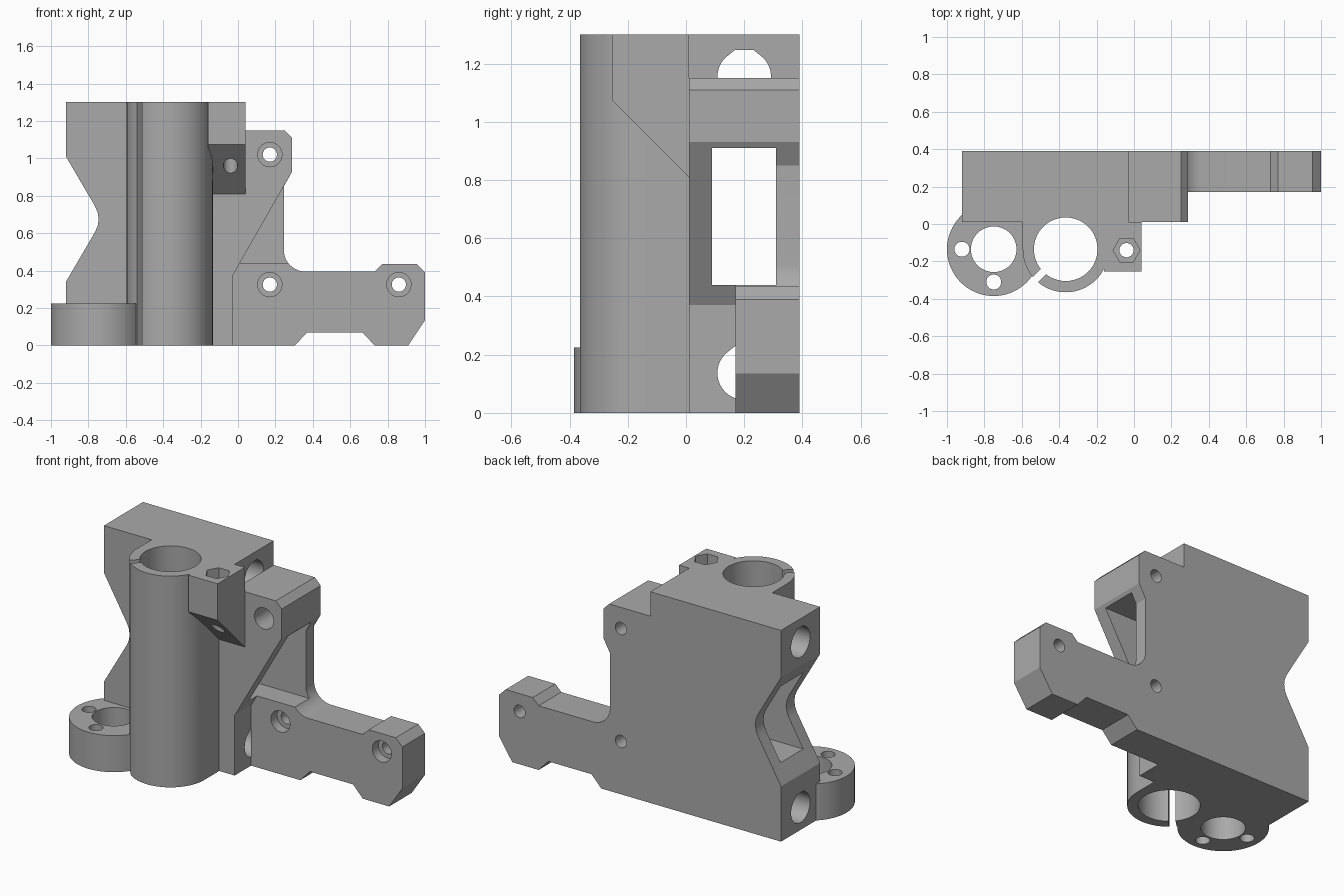
import bpy, bmesh, math
from mathutils import Matrix, Vector

cube = bpy.data.objects.get("Cube")
if cube:
    bpy.data.objects.remove(cube, do_unlink=True)

grey = bpy.data.materials.new("plain grey")
grey.use_nodes = True
colour = (0.4, 0.4, 0.4, 1)
grey.diffuse_color = colour
grey.node_tree.nodes["Principled BSDF"].inputs["Base Color"].default_value = colour

# A flat profile pushed along one axis: x uses (y, z), y uses (x, z), z uses (x, y)
PLACE = {"x": lambda a, b, t: (t, a, b),
         "y": lambda a, b, t: (a, t, b),
         "z": lambda a, b, t: (a, b, t)}


def prism(name, points, axis, start, end):
    bm = bmesh.new()
    base = bm.faces.new([bm.verts.new(PLACE[axis](a, b, start)) for a, b in points])
    pushed = bmesh.ops.extrude_face_region(bm, geom=[base])["geom"]
    bmesh.ops.translate(bm, vec=Vector(PLACE[axis](0, 0, end - start)),
                        verts=[v for v in pushed if isinstance(v, bmesh.types.BMVert)])
    bmesh.ops.recalc_face_normals(bm, faces=bm.faces)
    mesh = bpy.data.meshes.new(name)
    bm.to_mesh(mesh)
    bm.free()
    obj = bpy.data.objects.new(name, mesh)
    mesh.materials.append(grey)
    bpy.context.scene.collection.objects.link(obj)
    return obj


def arc(a, b, r, start=0, end=360, n=64):
    count = n if end - start == 360 else n + 1
    angles = [math.radians(start + (end - start) * i / n) for i in range(count)]
    return [(a + r * math.cos(t), b + r * math.sin(t)) for t in angles]


def rect(a0, b0, a1, b1):
    return [(a0, b0), (a1, b0), (a1, b1), (a0, b1)]


def combine(target, tool, operation):
    mod = target.modifiers.new(operation, "BOOLEAN")
    mod.operation, mod.object, mod.solver = operation, tool, "EXACT"
    with bpy.context.temp_override(object=target, active_object=target):
        bpy.ops.object.modifier_apply(modifier=mod.name)
    bpy.data.objects.remove(tool, do_unlink=True)


BACK, FRONT, ARM_FRONT, TOP = 0.39, 0.01, 0.17, 1.3
CLAMP, LUG, BOLT = (-0.365, -0.135), (-0.75, -0.135), (-0.04, -0.14)

# Side plate with notched left edge, stepped top and arm
notch = [(-0.92, 1.01), (-0.765, 0.745), (-0.75, 0.71), (-0.745, 0.675),
         (-0.75, 0.64), (-0.765, 0.605), (-0.92, 0.34)]
fillet = [(0.36 + dx, 0.51 + dz) for dx, dz in arc(0, 0, 0.115, 180, 270, 12)]
outline = ([(-0.92, 0), (0.305, 0), (0.37, 0.07), (0.665, 0.07), (0.73, 0), (0.91, 0),
            (1, 0.135), (1, 0.39), (0.955, 0.435), (0.77, 0.435), (0.73, 0.395)]
           + fillet[::-1]
           + [(0.245, 0.85), (0.29, 0.93), (0.29, 1.11), (0.25, 1.15), (-0.03, 1.15),
              (-0.03, TOP), (-0.92, TOP)] + notch)
body = prism("rod_bracket", outline, "y", FRONT, BACK)

# Thin the arm below the diagonal edge, then cut the belt passage
combine(body, prism("arm_relief", [(-0.03, -0.1), (1.1, -0.1), (1.1, 0.7), (0.29, 0.93),
                                   (-0.03, 0.37)], "y", -0.1, ARM_FRONT), "DIFFERENCE")
combine(body, prism("belt_passage", rect(0.09, 0.44, 0.31, 0.91), "x", -1.1, 0.4), "DIFFERENCE")

# Clamp tube with its web, bearing lug and nut block
web = [(CLAMP[0] + 0.23, 0.05), (CLAMP[0] - 0.23, 0.05)]
combine(body, prism("clamp_tube", web + arc(*CLAMP, 0.23, 180, 360, 40), "z", 0, TOP), "UNION")
combine(body, prism("bearing_lug", arc(*LUG, 0.25), "z", 0, 0.225), "UNION")
combine(body, prism("nut_block", [(-0.255, TOP), (-0.255, 1.075), (0.01, 0.81), (0.01, TOP)],
                    "x", -0.16, 0.04), "UNION")

# Upright bores, clamp slit and hexagonal nut pocket
for (x, y), radius in ((CLAMP, 0.17), (LUG, 0.122), (BOLT, 0.038),
                       ((LUG[0] - 0.17, LUG[1]), 0.04), ((LUG[0], LUG[1] - 0.175), 0.04)):
    combine(body, prism("bore", arc(x, y, radius), "z", -0.1, 0.5 if x < -0.7 else 1.4),
            "DIFFERENCE")
slit = prism("clamp_slit", rect(0.1, -0.02, 0.26, 0.02), "z", -0.1, 1.4)
slit.data.transform(Matrix.Translation((*CLAMP, 0)) @ Matrix.Rotation(math.radians(225), 4, "Z"))
combine(body, slit, "DIFFERENCE")
combine(body, prism("nut_pocket", arc(*BOLT, 0.072, n=6), "z", 1.23, 1.4), "DIFFERENCE")

# Rod sockets with flattened peaks
for z in (0.137, 1.155):
    socket = arc(0.2, z, 0.092, 135, 405, 40) + [(0.232, z + 0.092), (0.168, z + 0.092)]
    combine(body, prism("rod_socket", socket, "x", -1.1, -0.03), "DIFFERENCE")
# Open the upper socket out past the end of the tall part
# Counterbored mounting holes
for x, z in ((0.17, 1.02), (0.17, 0.325), (0.86, 0.325)):
    combine(body, prism("screw_hole", arc(x, z, 0.038, n=32), "y", -0.1, 0.5), "DIFFERENCE")
    combine(body, prism("screw_recess", arc(x, z, 0.065, n=32), "y", -0.1, 0.23), "DIFFERENCE")

bpy.ops.object.select_all(action="DESELECT")
body.select_set(True)
bpy.context.view_layer.objects.active = body
bpy.ops.object.shade_smooth_by_angle(angle=math.radians(25))
